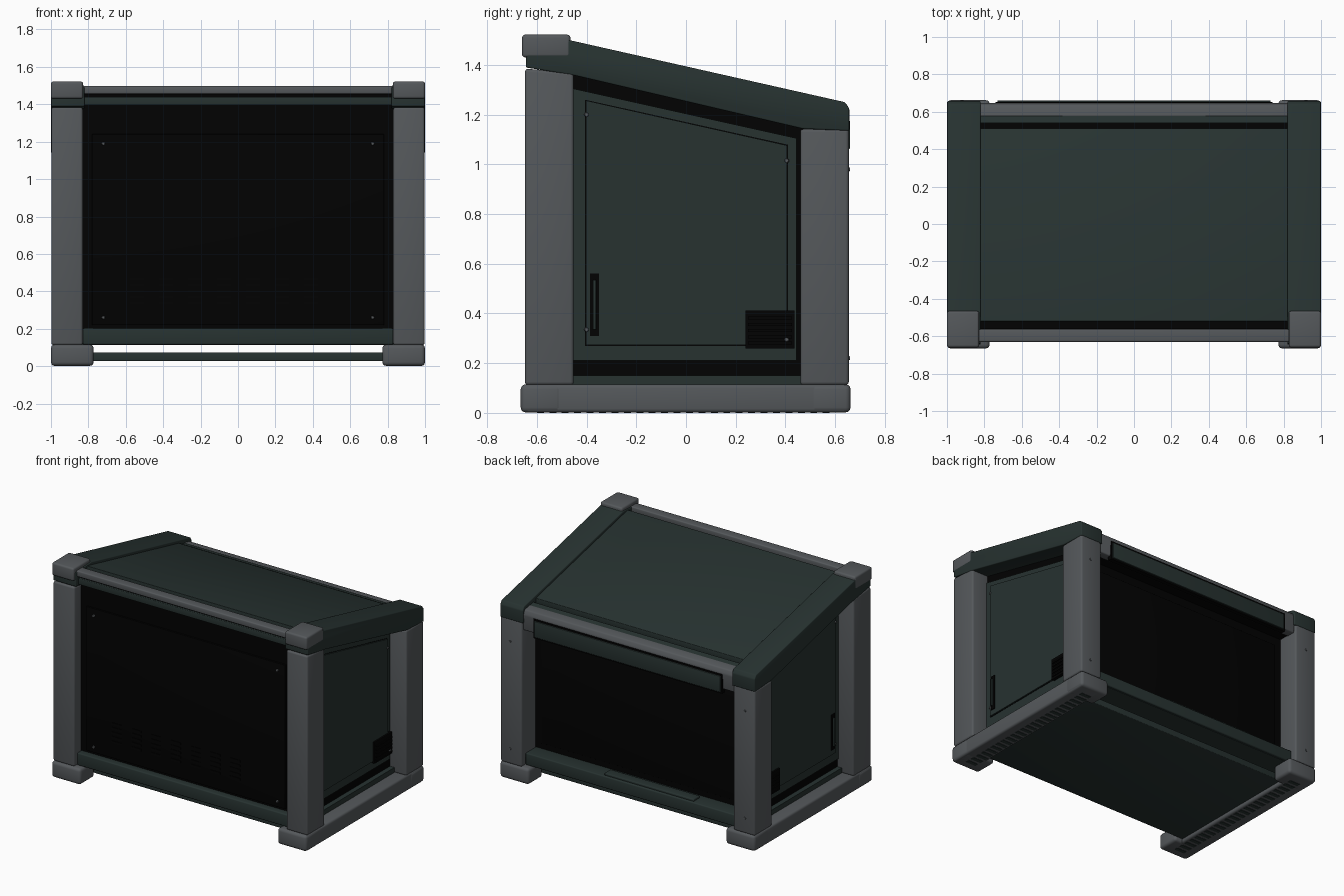
import bpy, bmesh, math
from mathutils import Matrix, Vector

cube = bpy.data.objects.get("Cube")
if cube:
    bpy.data.objects.remove(cube, do_unlink=True)


def material(name, rgb):
    m = bpy.data.materials.new(name)
    m.use_nodes = True
    m.diffuse_color = (*rgb, 1)
    m.node_tree.nodes["Principled BSDF"].inputs["Base Color"].default_value = (*rgb, 1)
    return m


GREY = material("frame grey", (0.090, 0.098, 0.105))
GREEN = material("panel dark green", (0.020, 0.032, 0.030))
BLACK = material("matte black", (0.0005, 0.0005, 0.0005))


def finish(name, bm, mat):
    bmesh.ops.recalc_face_normals(bm, faces=bm.faces)
    mesh = bpy.data.meshes.new(name)
    bm.to_mesh(mesh)
    bm.free()
    mesh.materials.append(mat)
    ob = bpy.data.objects.new(name, mesh)
    bpy.context.collection.objects.link(ob)
    bpy.ops.object.select_all(action="DESELECT")
    ob.select_set(True)
    bpy.context.view_layer.objects.active = ob
    bpy.ops.object.shade_smooth_by_angle(angle=math.radians(35))


def part(name, mat, pieces, bevel=0):
    """One object from (x0, x1, side profile) prisms."""
    bm = bmesh.new()
    for x0, x1, profile in pieces:
        base = bm.faces.new([bm.verts.new((x0, y, z)) for y, z in profile])
        out = bmesh.ops.extrude_face_region(bm, geom=[base])
        moved = [g for g in out["geom"] if isinstance(g, bmesh.types.BMVert)]
        bmesh.ops.translate(bm, verts=moved, vec=(x1 - x0, 0, 0))
    if bevel:
        bmesh.ops.bevel(bm, geom=bm.edges[:], offset=bevel, segments=3,
                        profile=0.5, affect="EDGES")
    finish(name, bm, mat)


def rect(y0, y1, z0, z1):
    return [(y0, z0), (y1, z0), (y1, z1), (y0, z1)]


def both(name, mat, pieces, bevel=0):
    for side, s in (("left", 1), ("right", -1)):
        part(f"{side}_{name}", mat, [(a * s, b * s, p) for a, b, p in pieces], bevel)


def screws(name, points, direction):
    bm = bmesh.new()
    turn = Vector((0, 0, 1)).rotation_difference(Vector(direction)).to_matrix().to_4x4()
    for p in points:
        bmesh.ops.create_cone(bm, cap_ends=True, segments=12, radius1=0.01, radius2=0.007,
                              depth=0.01, matrix=Matrix.Translation(p) @ turn)
    finish(name, bm, GREY)


def roof(y, drop=0):
    """Height of the sloping roof line."""
    return 1.5 - 0.2252 * (y + 0.47) - drop


def sloped(y0, y1, low, high):
    return [(y0, roof(y0, low)), (y1, roof(y1, low)), (y1, roof(y1, high)), (y0, roof(y0, high))]


# Skids with wider feet at both ends, and grip ribs underneath
both("skid", GREY, [(0.83, 0.998, rect(-0.65, 0.65, 0.002, 0.115))], 0.015)
both("skid_feet", GREY, [(0.772, 1.0, rect(-0.665, -0.5, 0.002, 0.115)),
                         (0.772, 1.0, rect(0.5, 0.662, 0.002, 0.115))], 0.02)
both("skid_ribs", GREEN, [(0.85, 0.93, rect(y, y + 0.028, 0, 0.01))
                          for y in [-0.6 + 0.05 * i for i in range(24)]])

# Corner posts
both("front_post", GREY, [(0.83, 0.998, [(-0.648, 0.112), (-0.452, 0.112),
                                         (-0.452, 1.37), (-0.648, 1.385)])], 0.013)
both("rear_post", GREY, [(0.83, 0.998, rect(0.46, 0.655, 0.112, 1.142))], 0.013)

# Sloping top rails and front corner caps
both("top_rail", GREEN, [(0.82, 0.9985, [(-0.645, 1.39), (-0.45, 1.358), (0.47, 1.143),
                                         (0.657, 1.135), (0.657, 1.225), (0.64, roof(0.64)),
                                         (-0.47, roof(-0.47)), (-0.64, 1.49)])], 0.006)
both("corner_cap", GREY, [(0.828, 1.0, rect(-0.66, -0.465, 1.43, 1.522))], 0.013)

# Black body, floor and tray between the skids
part("body", BLACK, [(-0.87, 0.87, [(-0.573, 0.13), (0.5, 0.13), (0.5, roof(0.5, 0.07)),
                                    (-0.573, roof(-0.573, 0.07))])])
part("floor", GREEN, [(-0.905, 0.905, rect(-0.6, 0.6, 0.112, 0.15))])
part("under_tray", GREEN, [(-0.84, 0.84, rect(-0.5, 0.5, 0.027, 0.073))], 0.005)

# Roof panel, edge strip and cross bars
part("roof_panel", GREEN, [(-0.822, 0.822, sloped(-0.52, 0.51, 0.06, 0.02))], 0.002)
part("roof_edge_strip", GREEN, [(-0.82, 0.82, sloped(0.54, 0.58, 0.06, 0.03))])
part("front_top_bar", GREY, [(-0.83, 0.83, rect(-0.63, -0.562, 1.455, 1.498))], 0.008)
part("front_header", GREEN, [(-0.83, 0.83, rect(-0.615, -0.56, 1.395, 1.44))], 0.005)
part("front_header_gap", BLACK, [(-0.83, 0.83, rect(-0.6, -0.56, 1.43, 1.46))])
part("rear_top_bar", GREY, [(-0.83, 0.83, [(0.575, 1.08), (0.64, 1.08), (0.648, 1.195),
                                           (0.635, 1.225), (0.575, 1.238)])], 0.008)
part("rear_lintel", BLACK, [(-0.83, 0.83, rect(0.49, 0.58, 1.09, 1.19))])

# Rear hanging strip with its dark rim
part("rear_strip_rim", BLACK, [(-0.74, 0.74, rect(0.62, 0.652, 1.052, 1.188))])
part("rear_strip", GREEN, [(-0.73, 0.73, rect(0.63, 0.66, 1.062, 1.176))], 0.004)

# Bottom rails and rear sill lip
part("front_bottom_rail", GREEN, [(-0.83, 0.83, rect(-0.62, -0.56, 0.115, 0.203))], 0.008)
part("rear_bottom_rail", GREEN, [(-0.83, 0.83, rect(0.49, 0.615, 0.115, 0.2))], 0.008)
part("rear_sill_lip", GREEN, [(-0.48, 0.22, rect(0.53, 0.6, 0.195, 0.215))], 0.006)

# Front cover with louvres, and rear cover
part("front_cover", BLACK, [(-0.78, 0.78, rect(-0.586, -0.565, 0.22, 1.24))], 0.002)
part("front_louvres", BLACK, [(x - 0.038, x + 0.038, rect(-0.59, -0.58, z, z + 0.014))
                              for x in [-0.54 + 0.155 * i for i in range(7)]
                              for z in [0.33 + 0.032 * j for j in range(5)]])
part("rear_cover", BLACK, [(-0.78, 0.78, rect(0.49, 0.507, 0.24, 1.03))], 0.002)

# Side panels, each with an outlined hatch
both("side_panel", GREEN, [(0.85, 0.881, [(-0.455, 0.21), (0.445, 0.21),
                                          (0.445, 1.105), (-0.455, 1.305)])])
both("hatch_outline", BLACK, [(0.875, 0.883, [(-0.406, 0.27), (0.41, 0.27),
                                              (0.41, 1.079), (-0.406, 1.26)])])
both("hatch", GREEN, [(0.875, 0.892, [(-0.403, 0.273), (0.407, 0.273),
                                      (0.407, 1.076), (-0.403, 1.257)])])

# Handles and side vents
both("handle_recess", BLACK, [(0.885, 0.898, rect(-0.386, -0.35, 0.31, 0.56))])
both("handle_bar", GREEN, [(0.89, 0.91, rect(-0.375, -0.362, 0.335, 0.535))], 0.003)
both("side_vent", BLACK, [(0.875, 0.904, rect(0.24, 0.436, 0.26, 0.412))])
both("vent_slats", BLACK, [(0.9, 0.912, rect(0.25, 0.426, z, z + 0.012))
                           for z in [0.275 + 0.025 * i for i in range(5)]])

# Screws
screws("front_screws", [(x, -0.588, z) for x in (-0.72, 0.72) for z in (0.26, 1.19)], (0, -1, 0))
screws("rear_post_screws", [(x, 0.655, z) for x in (-0.92, 0.92) for z in (0.22, 0.98)], (0, 1, 0))
for side, s in (("left", 1), ("right", -1)):
    screws(side + "_hatch_screws", [(s * 0.893, -0.4, 1.2), (s * 0.893, -0.4, 0.335),
                                    (s * 0.893, 0.405, 1.015), (s * 0.909, 0.405, 0.295)],
           (s, 0, 0))
